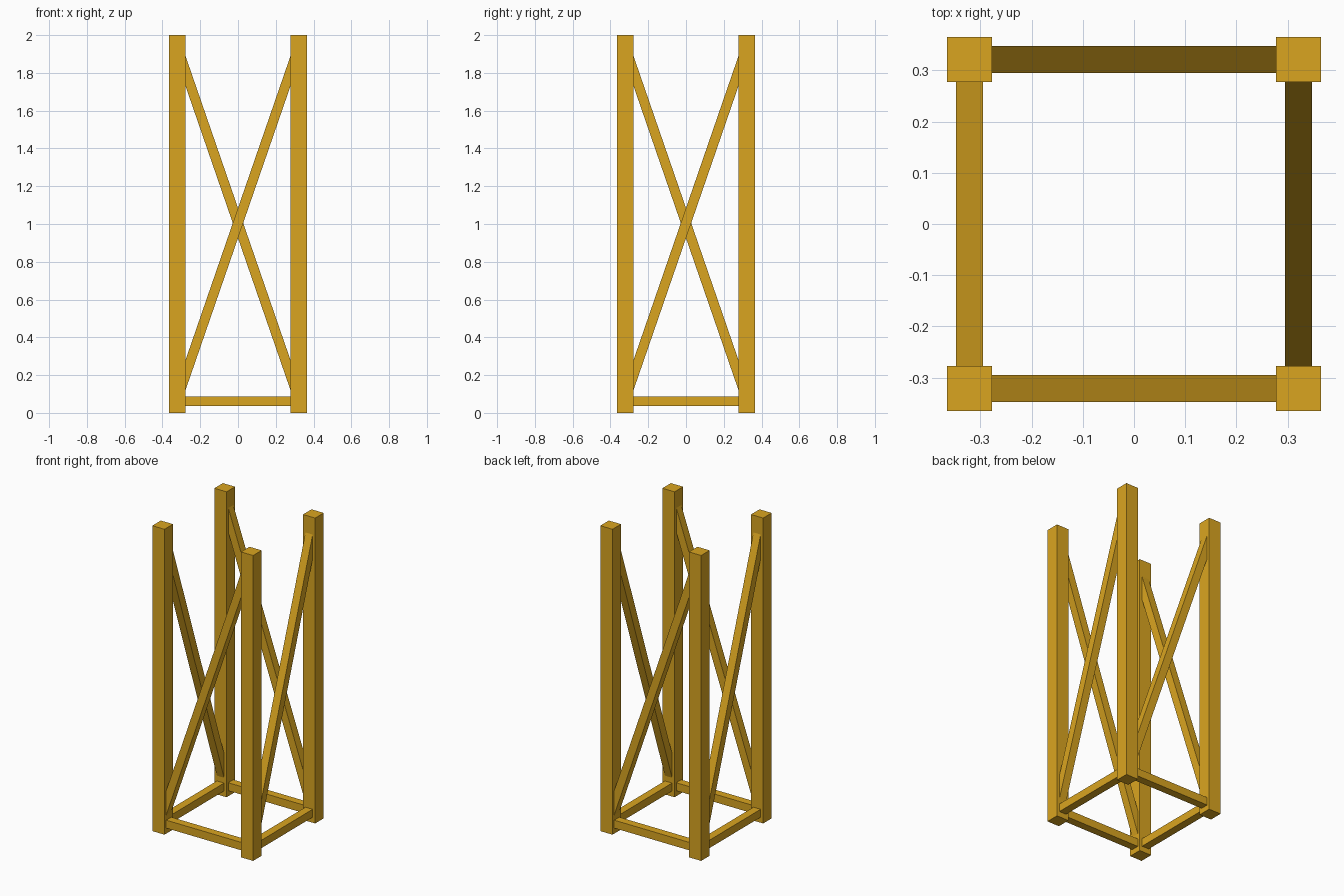
import bpy
import math
from mathutils import Matrix, Vector

cube = bpy.data.objects.get("Cube")
if cube:
    bpy.data.objects.remove(cube, do_unlink=True)

HEIGHT = 2.0
OFFSET = 0.321      # post axis distance from the centre
POST = 0.088        # post thickness
BAR = 0.052         # rail and brace thickness

wood = bpy.data.materials.new("golden_wood")
wood.use_nodes = True
colour = (0.70, 0.376, 0.0145, 1)
wood.diffuse_color = colour
wood.node_tree.nodes["Principled BSDF"].inputs["Base Color"].default_value = colour


def beam(name, start, end, size, turn):
    """Square beam between two points, turned about the tower axis."""
    start, end = Vector(start), Vector(end)
    along = end - start
    bpy.ops.mesh.primitive_cube_add(size=1)
    obj = bpy.context.object
    obj.name = name
    tilt = math.atan2(along.x, along.z)
    obj.data.transform(
        Matrix.Rotation(turn, 4, "Z")
        @ Matrix.Translation((start + end) / 2)
        @ Matrix.Rotation(tilt, 4, "Y")
        @ Matrix.Diagonal((size, size, along.length, 1))
    )
    obj.data.materials.append(wood)
    return obj


# Each side repeats the same post, bottom rail and single diagonal brace
for i, side in enumerate(("front", "left", "back", "right")):
    turn = i * math.pi / 2
    beam(side + "_post", (OFFSET, -OFFSET, 0), (OFFSET, -OFFSET, HEIGHT), POST, turn)
    beam(side + "_rail", (-OFFSET, -OFFSET, 0.062), (OFFSET, -OFFSET, 0.062), BAR, turn)
    beam(side + "_brace", (-OFFSET, -OFFSET, 0.075), (OFFSET, -OFFSET, 1.935), BAR, turn)
